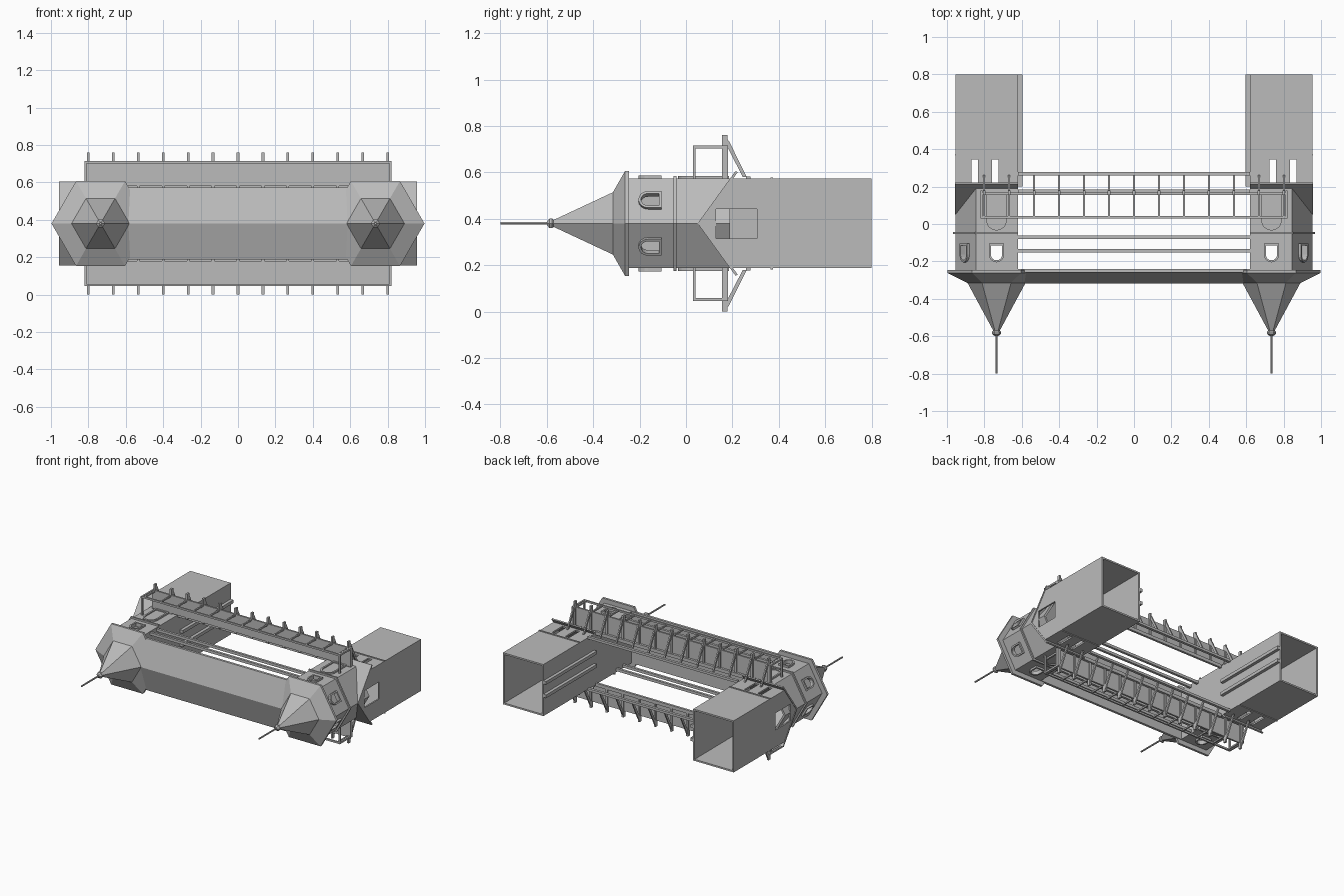
import bpy, bmesh, math
from mathutils import Vector

cube = bpy.data.objects.get("Cube")
if cube:
    bpy.data.objects.remove(cube)

stone = bpy.data.materials.new("plain grey")
stone.use_nodes = True
GREY = (0.5, 0.5, 0.5, 1)
stone.diffuse_color = GREY
stone.node_tree.nodes["Principled BSDF"].inputs["Base Color"].default_value = GREY

MID = 0.38          # height of the long axis
TX = 0.735          # tower centre
INNER, OUTER = 0.62, 0.955
HALF = 0.193        # half depth of the building


def finish(name, bm, mirror=False, wall=0, cutter=None):
    """Turn a bmesh into an object, optionally a shell, cut and mirrored."""
    bmesh.ops.recalc_face_normals(bm, faces=bm.faces)
    me = bpy.data.meshes.new(name)
    bm.to_mesh(me)
    bm.free()
    me.materials.append(stone)
    ob = bpy.data.objects.new(name, me)
    bpy.context.scene.collection.objects.link(ob)
    if wall:
        m = ob.modifiers.new("wall", 'SOLIDIFY')
        m.thickness, m.offset, m.use_even_offset = wall, -1, True
    if cutter:
        m = ob.modifiers.new("openings", 'BOOLEAN')
        m.operation, m.object, m.solver = 'DIFFERENCE', cutter, 'EXACT'
    if mirror:
        ob.modifiers.new("mirror", 'MIRROR').use_bisect_axis[0] = False
    return ob


def loft(bm, a, b, caps=True):
    """Join two matching loops of points with side faces."""
    va, vb = [bm.verts.new(p) for p in a], [bm.verts.new(p) for p in b]
    n = len(va)
    for i in range(n):
        j = (i + 1) % n
        bm.faces.new((va[i], va[j], vb[j], vb[i]))
    if caps:
        bm.faces.new(va)
        bm.faces.new(vb)


def box(bm, x0, x1, y0, y1, z0, z1):
    loft(bm, [(x0, y0, z0), (x1, y0, z0), (x1, y1, z0), (x0, y1, z0)],
         [(x0, y0, z1), (x1, y0, z1), (x1, y1, z1), (x0, y1, z1)])


def along_x(bm, pts, x0, x1):
    """Extrude a (y, offset from the axis) profile along x."""
    loft(bm, [(x0, y, MID + z) for y, z in pts], [(x1, y, MID + z) for y, z in pts])


def along_y(bm, pts, y0, y1, caps=True):
    """Extrude an (x, offset from the axis) outline along y."""
    loft(bm, [(x, y0, MID + z) for x, z in pts], [(x, y1, MID + z) for x, z in pts], caps)


def hexagon(r, y):
    return [(TX + r * math.cos(math.pi * k / 3), y, MID + r * math.sin(math.pi * k / 3))
            for k in range(6)]


def half_hex(grow=0):
    h = HALF + grow
    return [(INNER, -h), (0.845 + grow / 2, -h), (OUTER + grow, 0),
            (0.845 + grow / 2, h), (INNER, h)]


def arch(centre, normal, y, w, h, depth):
    """Round-topped outline on a wall; its top points to -y."""
    n = Vector((normal[0], 0, normal[1])).normalized()
    t = Vector((-n.z, 0, n.x))
    r = w / 2
    pts = [(-r, 0), (r, 0)] + [(r * math.cos(math.pi * k / 8), h - r + r * math.sin(math.pi * k / 8))
                               for k in range(9)]
    base = Vector((centre[0], y, MID + centre[1])) + n * depth
    return [base + t * s - Vector((0, v, 0)) for s, v in pts]


def surround(bm, c, n, y, w, h, edge, out):
    """Raised frame around an arched opening."""
    loops = [arch(c, n, y, w, h, 0), arch(c, n, y, w, h, out),
             arch(c, n, y - edge, w - 2 * edge, h - 2 * edge, out),
             arch(c, n, y - edge, w - 2 * edge, h - 2 * edge, -0.01)]
    for a, b in zip(loops, loops[1:]):
        loft(bm, a, b, caps=False)
    bmesh.ops.remove_doubles(bm, verts=bm.verts, dist=1e-5)


# Tower windows and doors
SPOTS = [((TX, HALF), (0, 1)), ((TX, -HALF), (0, -1)),
         ((0.9, HALF / 2), (0.866, 0.5)), ((0.9, -HALF / 2), (0.866, -0.5))]
frames, holes = bmesh.new(), bmesh.new()
for c, n in SPOTS:
    surround(frames, c, n, -0.105, 0.082, 0.1, 0.011, 0.014)
    loft(holes, arch(c, n, -0.116, 0.06, 0.078, 0.03), arch(c, n, -0.116, 0.06, 0.078, -0.05))
finish("window_frames", frames, mirror=True)
window_cutter = finish("window_cutter", holes)

doors = bmesh.new()
for c, n in SPOTS[:2]:
    surround(doors, c, n, 0.155, 0.11, 0.19, 0.012, 0.012)
    loft(doors, arch(c, n, 0.15, 0.09, 0.175, -0.002), arch(c, n, 0.15, 0.09, 0.175, 0.004))
finish("door_frames", doors, mirror=True)

# Upper tower shaft with its string course
bm = bmesh.new()
along_y(bm, half_hex(), -0.25, 0.19, caps=False)
finish("tower_shaft", bm, mirror=True, wall=0.015, cutter=window_cutter)
bm = bmesh.new()
along_y(bm, half_hex(0.012), -0.054, -0.042)
finish("tower_string_course", bm, mirror=True)

# Lower tower: hollow gabled block open at its foot
holes = bmesh.new()
for a, b in ((0.725, 0.758), (0.835, 0.868)):
    box(holes, a, b, 0.22, 0.345, 0, 1)
box(holes, 0.9, 1.1, 0.13, 0.305, 0.315, 0.442)
slot_cutter = finish("slot_cutter", holes)
for cutter in (window_cutter, slot_cutter):
    cutter.hide_render = True
    cutter.hide_set(True)
bm = bmesh.new()
along_x(bm, [(0.8, -HALF), (0.8, HALF), (0.2, HALF), (0.055, 0), (0.2, -HALF)], INNER, OUTER)
foot = [f for f in bm.faces if all(v.co.y > 0.79 for v in f.verts)]
bmesh.ops.delete(bm, geom=foot, context='FACES_ONLY')
finish("tower_base", bm, mirror=True, wall=0.012, cutter=slot_cutter)
bm = bmesh.new()
for s in (-1, 1):
    box(bm, INNER, OUTER + 0.002, 0.365, 0.375, MID + s * HALF, MID + s * (HALF + 0.005))
finish("base_band", bm, mirror=True)
bm = bmesh.new()
along_x(bm, [(0.05, 0), (0.213, 0.225), (0.223, 0.221), (0.064, 0), (0.223, -0.221), (0.213, -0.225)],
        INNER, OUTER + 0.003)
finish("tower_gable_roof", bm, mirror=True)
bm = bmesh.new()
for z in (0.34, 0.44):
    box(bm, 0.597, INNER, 0.2, 0.8, z - 0.012, z + 0.012)
finish("inner_guide_rails", bm, mirror=True)

# Flared six-sided roofs with ball finial and pole
bm = bmesh.new()
rings = [hexagon(0.262, -0.245), hexagon(0.262, -0.262), hexagon(0.155, -0.315), hexagon(0.012, -0.58)]
for a, b in zip(rings, rings[1:]):
    loft(bm, a, b, caps=False)
bmesh.ops.remove_doubles(bm, verts=bm.verts, dist=1e-5)
bmesh.ops.holes_fill(bm, edges=bm.edges)
finish("tower_roof", bm, mirror=True)
bm = bmesh.new()
for (y0, r0), (y1, r1) in (((-0.567, 0.014), (-0.577, 0.024)), ((-0.577, 0.024), (-0.588, 0.024)),
                           ((-0.588, 0.024), (-0.6, 0.008)), ((-0.6, 0.006), (-0.8, 0.006))):
    loft(bm, hexagon(r0, y0), hexagon(r1, y1))
finish("finial_pole", bm, mirror=True)

# Ridge roof joining the towers
bm = bmesh.new()
along_x(bm, [(-0.24, HALF), (-0.258, HALF), (-0.318, 0), (-0.258, -HALF), (-0.24, -HALF)], -0.7, 0.7)
finish("ridge_roof", bm)

# Timber galleries on both sides of the span
STEP, COUNT = 0.1335, 13
for s, side in ((1, "upper"), (-1, "lower")):
    def z(v):
        return MID + s * v
    floor, rail, joist, brace, beam = [bmesh.new() for _ in range(5)]
    box(floor, -0.81, 0.81, 0.155, 0.168, z(0.2), z(0.335))
    box(rail, -0.82, 0.82, 0.03, 0.042, z(0.322), z(0.335))
    for e in (-1, 1):
        box(rail, e * 0.81, e * 0.822, 0.03, 0.042, z(0.19), z(0.335))
        box(rail, e * 0.81, e * 0.822, 0.03, 0.18, z(0.322), z(0.335))
        box(rail, e * 0.81, e * 0.822, 0.155, 0.18, z(0.19), z(0.335))
    for i in range(COUNT):
        x = (i - COUNT // 2) * STEP
        box(joist, x - 0.007, x + 0.007, 0.155, 0.178, z(0.19), z(0.38))
        box(rail, x - 0.005, x + 0.005, 0.035, 0.16, z(0.322), z(0.333))
        along_x(brace, [(0.17, s * 0.372), (0.185, s * 0.355), (0.262, s * 0.2),
                        (0.245, s * 0.2), (0.17, s * 0.345)], x - 0.005, x + 0.005)
    # Long rails that tie the span together
    for y in (-0.143, -0.07):
        box(beam, -INNER, INNER, y - 0.009, y + 0.009, z(0.165), z(0.185))
    box(beam, -INNER, INNER, 0.258, 0.278, z(0.185), z(0.203))
    box(beam, -INNER, INNER, 0.168, 0.185, z(0.18), z(0.205))
    for part, mesh in (("floor", floor), ("railing", rail), ("joists", joist),
                       ("braces", brace), ("tie_beams", beam)):
        finish(side + "_gallery_" + part, mesh)
